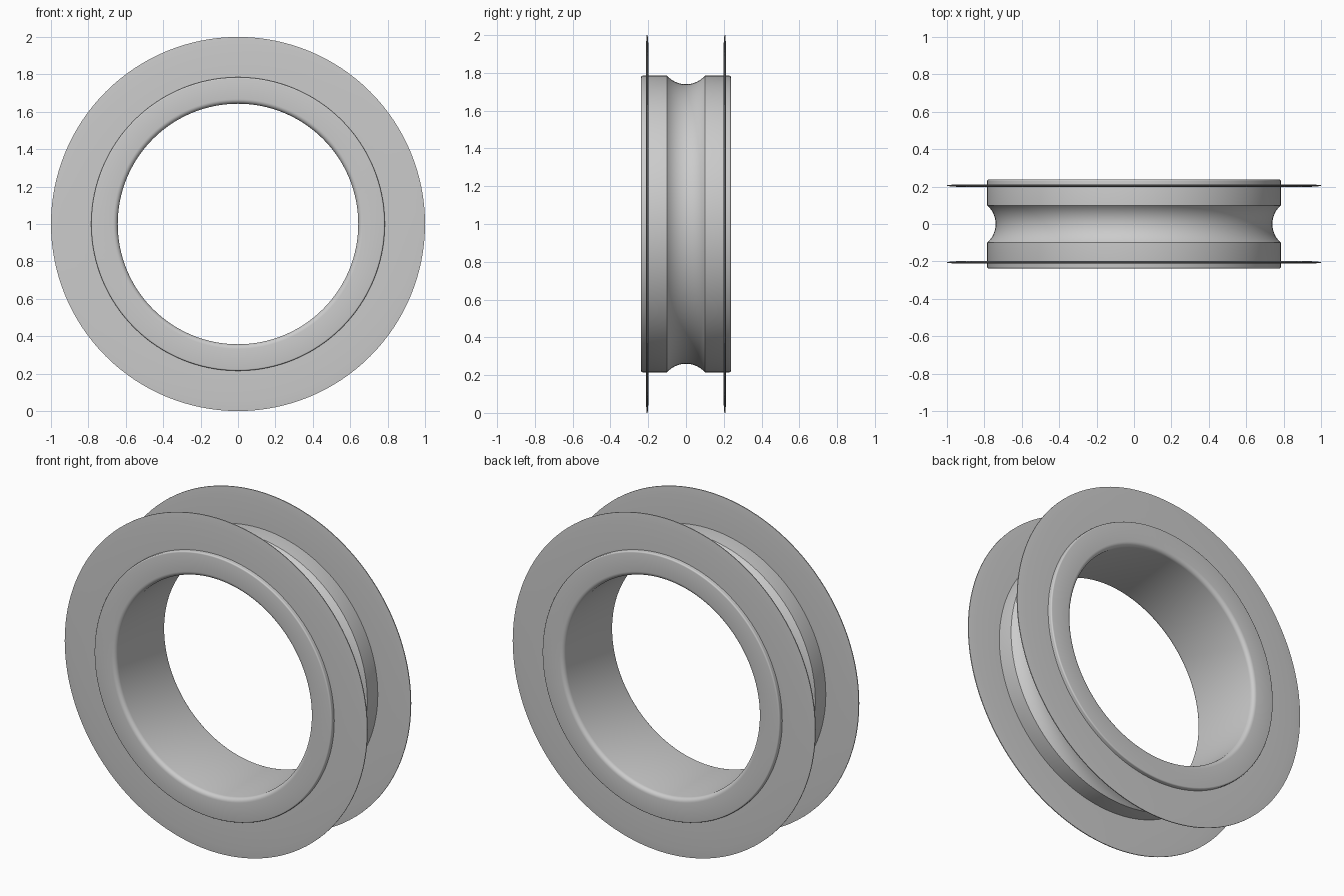
import bpy, bmesh, math

if "Cube" in bpy.data.objects:
    bpy.data.objects.remove(bpy.data.objects["Cube"])

SEG = 128          # steps around the axle
AXLE_Z = 1.0

grey = bpy.data.materials.new("plain_grey")
grey.diffuse_color = (0.6, 0.6, 0.6, 1)
grey.use_nodes = True
grey.node_tree.nodes["Principled BSDF"].inputs["Base Color"].default_value = grey.diffuse_color


def arc(cy, cr, rad, a0, a1, n):
    """Arc points (y, r) between two angles in degrees."""
    return [(cy + rad * math.cos(math.radians(a0 + (a1 - a0) * i / n)),
             cr + rad * math.sin(math.radians(a0 + (a1 - a0) * i / n)))
            for i in range(n + 1)]


def lathe(name, profile):
    """Spin a closed (y, radius) outline about the y axis."""
    bm = bmesh.new()
    rings = []
    for s in range(SEG):
        a = 2 * math.pi * s / SEG
        rings.append([bm.verts.new((r * math.cos(a), y, r * math.sin(a))) for y, r in profile])
    n = len(profile)
    for s in range(SEG):
        p, q = rings[s], rings[(s + 1) % SEG]
        for i in range(n):
            j = (i + 1) % n
            bm.faces.new((p[i], p[j], q[j], q[i]))
    bmesh.ops.recalc_face_normals(bm, faces=bm.faces)
    mesh = bpy.data.meshes.new(name)
    bm.to_mesh(mesh)
    bm.free()
    mesh.materials.append(grey)
    obj = bpy.data.objects.new(name, mesh)
    obj.location.z = AXLE_Z
    bpy.context.collection.objects.link(obj)
    bpy.ops.object.select_all(action='DESELECT')
    obj.select_set(True)
    bpy.context.view_layer.objects.active = obj
    bpy.ops.object.shade_smooth_by_angle(angle=math.radians(30))
    return obj


# Hub ring: rounded corners and a round groove in the middle of the outside
W, R_OUT, R_IN = 0.238, 0.785, 0.643
F_OUT, F_IN = 0.008, 0.025
half_chord, sag = 0.1, 0.045
g = (half_chord ** 2 + sag ** 2) / (2 * sag)          # groove radius
g_angle = math.degrees(math.asin(half_chord / g))
profile = arc(-W + F_IN, R_IN + F_IN, F_IN, 270, 180, 6)
profile += arc(-W + F_OUT, R_OUT - F_OUT, F_OUT, 180, 90, 4)
profile += arc(0, R_OUT - sag + g, g, 270 - g_angle, 270 + g_angle, 20)
profile += arc(W - F_OUT, R_OUT - F_OUT, F_OUT, 90, 0, 4)
profile += arc(W - F_IN, R_IN + F_IN, F_IN, 0, -90, 6)
lathe("hub_ring", profile)

# Thin flange discs, tapering towards the rim
for side, name in ((-1, "front_flange"), (1, "back_flange")):
    lathe(name, [(side * y, r) for y, r in (
        (0.199, 0.775), (0.199, 0.95), (0.203, 1.0),
        (0.208, 1.0), (0.212, 0.95), (0.212, 0.775))])
